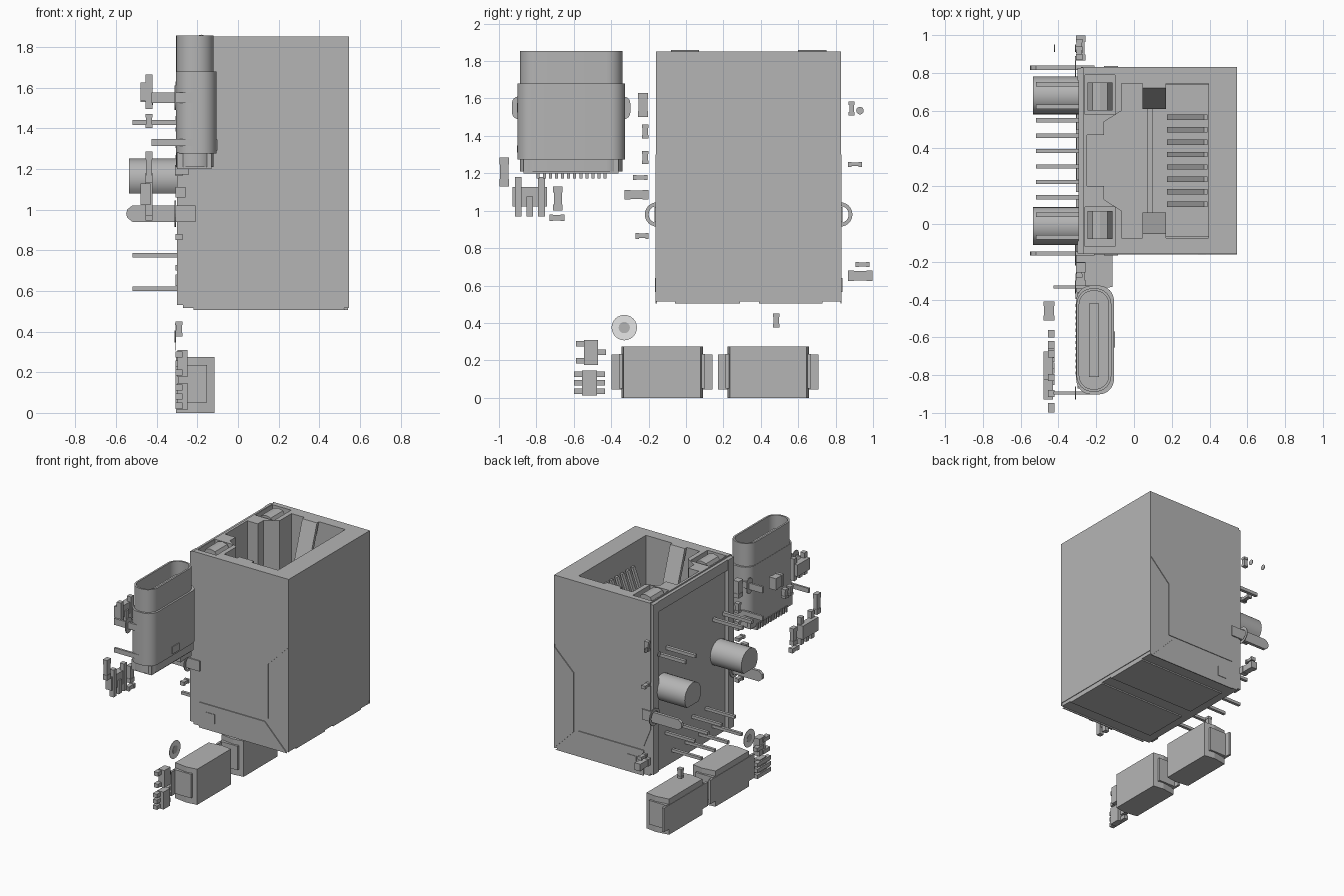
import bpy, bmesh, math
from mathutils import Vector

if "Cube" in bpy.data.objects:
    bpy.data.objects.remove(bpy.data.objects["Cube"])


def material(name, v):
    m = bpy.data.materials.new(name)
    m.use_nodes = True
    m.diffuse_color = (v, v, v, 1)
    m.node_tree.nodes["Principled BSDF"].inputs["Base Color"].default_value = (v, v, v, 1)
    return m


GREY, WHITE = material("plain grey", 0.46), material("white", 0.95)


def prism(name, pts, axis, lo, hi, mat=GREY):
    """Extrude a 2D outline (remaining axes in xyz order) along one axis."""
    bm = bmesh.new()
    k = "xyz".index(axis)

    def place(p, h):
        c = list(p)
        c.insert(k, h)
        return bm.verts.new(c)
    a, b = [[place(p, h) for p in pts] for h in (lo, hi)]
    bm.faces.new(a)
    bm.faces.new(b)
    for i in range(len(pts)):
        j = (i + 1) % len(pts)
        bm.faces.new((a[i], a[j], b[j], b[i]))
    bmesh.ops.recalc_face_normals(bm, faces=bm.faces)
    me = bpy.data.meshes.new(name)
    bm.to_mesh(me)
    bm.free()
    me.materials.append(mat)
    ob = bpy.data.objects.new(name, me)
    bpy.context.collection.objects.link(ob)
    return ob


def rect(u0, u1, v0, v1):
    return [(u0, v0), (u1, v0), (u1, v1), (u0, v1)]


def box(name, x0, x1, y0, y1, z0, z1):
    return prism(name, rect(x0, x1, y0, y1), "z", z0, z1)


def rounded(cx, cy, hx, hy, r, n=8):
    pts = []
    for q, (sx, sy) in enumerate([(1, 1), (-1, 1), (-1, -1), (1, -1)]):
        for i in range(n + 1):
            a = (q + i / n) * math.pi / 2
            pts.append((cx + sx * (hx - r) + r * math.cos(a), cy + sy * (hy - r) + r * math.sin(a)))
    return pts


def circle(cu, cv, r, n=24):
    return [(cu + r * math.cos(math.tau * i / n), cv + r * math.sin(math.tau * i / n)) for i in range(n)]


def select(ob):
    bpy.ops.object.select_all(action="DESELECT")
    bpy.context.view_layer.objects.active = ob
    ob.select_set(True)


def smooth(ob):
    select(ob)
    bpy.ops.object.shade_smooth_by_angle(angle=math.radians(35))


def cut(ob, cutter):
    mod = ob.modifiers.new("cut", "BOOLEAN")
    mod.operation, mod.solver, mod.object = "DIFFERENCE", "EXACT", cutter
    select(ob)
    bpy.ops.object.modifier_apply(modifier="cut")
    bpy.data.objects.remove(cutter)


MID = 0.335  # centre line of the network jack


def mirror_y(y):
    return 2 * MID - y


# Network jack: housing with stepped plug opening and two indicator slots
jack = box("jack_housing", -0.27, 0.54, -0.155, 0.825, 0.515, 1.85)
half = [(0.395, 0.745), (-0.065, 0.745), (-0.065, 0.6), (-0.16, 0.54), (-0.16, 0.47), (-0.25, 0.47)]
opening = half + [(x, mirror_y(y)) for x, y in reversed(half)]
cut(jack, prism("opening_cutter", opening, "z", 0.8, 2))
for s in (0, 1):
    ys = [mirror_y(y) if s else y for y in (0.58, 0.79)]
    cut(jack, box("slot_cutter", -0.26, -0.1, min(ys), max(ys), 1.72, 2))
box("cavity_step", 0.07, 0.395, -0.07, 0.74, 0.79, 1.0)
box("cavity_rib", 0.07, 0.1, -0.07, 0.74, 1.0, 1.03)
box("jack_top_bar", -0.295, -0.27, -0.155, 0.825, 1.76, 1.84)

for s in (0, 1):
    tag = "_left" if s else "_right"

    def my(a, b):
        return (mirror_y(b), mirror_y(a)) if s else (a, b)

    def slab(name, pts, a, b):
        return prism(name + tag, pts, "y", *my(a, b))
    # Shield plates and folds on the two side faces
    slab("side_rail", rect(-0.3, -0.26, 0.53, 1.84), -0.155, -0.09)
    slab("shield_lower_fold", [(-0.22, 0.505), (0.53, 0.505), (0.34, 0.7), (-0.22, 0.7)], -0.162, -0.155)
    slab("shield_corner_fold", [(0.545, 0.515), (0.545, 1.3), (0.38, 1.14), (0.38, 0.68)], -0.162, -0.155)
    slab("shield_upper", [(-0.22, 0.73), (0.37, 0.73), (0.37, 1.15), (0.54, 1.32), (0.54, 1.85), (-0.28, 1.85), (-0.28, 0.88)], -0.16, -0.155)
    slab("latch_window", rect(-0.16, -0.085, 0.565, 0.64), -0.166, -0.162)
    # Indicator lens with a domed top
    dome = [(-0.245, 1.6), (-0.115, 1.6), (-0.115, 1.8), (-0.14, 1.85), (-0.18, 1.86), (-0.22, 1.85), (-0.245, 1.8)]
    slab("indicator_lens", dome, -0.08, 0.07)
    # Grounding spring bent into the opening
    a = [(-0.075, 1.85), (-0.05, 1.85), (0.06, 1.53), (0.0, 1.36), (-0.02, 1.37), (0.035, 1.53)]
    prism("ground_spring" + tag, [(mirror_y(y) if s else y, z) for y, z in a], "x", 0.045, 0.17)
    # Board posts and shield legs
    c = mirror_y(-0.01) if s else -0.01
    peg = circle(c, 1.15, 0.1)
    smooth(prism("board_post" + tag, [(y, max(z, 1.08)) for y, z in peg], "x", -0.535, -0.27))
    leg = [(-0.21, 0.94), (-0.21, 1.02), (-0.52, 1.02), (-0.545, 1.0), (-0.55, 0.98), (-0.545, 0.96), (-0.52, 0.94)]
    slab("shield_leg" + tag, leg, -0.168, -0.145)
    ring = prism("leg_ring" + tag, circle(my(-0.155, 0)[s], 0.98, 0.065), "x", -0.312, -0.306)
    cut(ring, prism("ring_cutter", circle(my(-0.155, 0)[s], 0.98, 0.045), "x", -0.4, -0.2))
    for y in (-0.07, 0.05):
        y = mirror_y(y) if s else y
        box("indicator_pin" + tag, -0.52, -0.27, y - 0.012, y + 0.012, 1.415, 1.44)

box("shield_front", 0.54, 0.545, -0.16, 0.83, 0.54, 1.85)
for y0, y1 in ((-0.06, 0.29), (0.39, 0.73)):
    box("shield_bottom_tab", -0.2, 0.54, y0, y1, 0.505, 0.515)

# Signal contacts inside the opening and pins behind
for i in range(8):
    y = 0.105 + i * 0.0657
    prism("spring_contact", [(0.39, 1.68), (0.37, 1.68), (0.175, 1.15), (0.195, 1.15)], "y", y - 0.014, y + 0.014)
    y = 0.06 + i * 0.0815
    z = 0.775 if i % 2 else 0.61
    box("signal_pin", -0.52, -0.27, y - 0.011, y + 0.011, z - 0.011, z + 0.011)

# Oval charging socket: open tube, outer shell, tongue
CX, CY = -0.212, -0.614
tube = prism("socket_tube", rounded(CX, CY, 0.092, 0.274, 0.085), "z", 1.21, 1.855)
cut(tube, prism("tube_cutter", rounded(CX, CY, 0.078, 0.26, 0.072), "z", 1.29, 2))
smooth(tube)
shell = prism("socket_shell", rounded(-0.206, CY, 0.1, 0.288, 0.08), "z", 1.275, 1.68)
cut(shell, prism("shell_cutter", rounded(CX, CY, 0.088, 0.27, 0.082), "z", 1, 2))
smooth(shell)
box("socket_tongue", -0.238, -0.186, -0.81, -0.42, 1.28, 1.78)
box("socket_base", -0.3, -0.13, -0.87, -0.36, 1.2, 1.28)
box("shell_latch", -0.115, -0.1, -0.655, -0.57, 1.29, 1.345)
for i in range(12):
    y = -0.79 + i * 0.0325
    box("socket_pin", -0.31, -0.24, y - 0.008, y + 0.008, 1.172, 1.22)
for y in (-0.895, -0.333):
    for z, h in ((1.55, 0.025), (1.33, 0.018)):
        box("socket_leg", -0.425, -0.21, y - 0.008, y + 0.008, z - h, z + h)
    prism("leg_pad", rounded(y, 1.55, 0.035, 0.06, 0.034), "x", -0.312, -0.306)

# Two large power diodes with wrapped leads
for y0 in (-0.345, 0.222):
    y1 = y0 + 0.435
    out = [(-0.305, y0 + 0.015), (-0.2, y0), (-0.115, y0 + 0.012), (-0.115, y1 - 0.012), (-0.2, y1), (-0.305, y1 - 0.015)]
    prism("diode_body", out, "z", 0, 0.275)
    for a, b in ((y0 - 0.012, y0 + 0.05), (y1 - 0.05, y1 + 0.012)):
        box("diode_lead", -0.3, -0.152, a, b, 0.05, 0.235)
    box("diode_foot", -0.308, -0.29, y0 - 0.052, y1 + 0.052, 0.045, 0.23)


def chip(y0, y1, z0, z1, back=False, h=0.036):
    """Small two-terminal part with slightly larger end caps."""
    x0, x1 = (-0.42 - h, -0.42) if back else (-0.308, -0.308 + h)
    box("chip_body", x0 + 0.003, x1 - 0.003, y0 + 0.003, y1 - 0.003, z0 + 0.003, z1 - 0.003)
    if y1 - y0 > z1 - z0:
        e = (y1 - y0) * 0.25
        ends = [(y0, y0 + e, z0, z1), (y1 - e, y1, z0, z1)]
    else:
        e = (z1 - z0) * 0.25
        ends = [(y0, y1, z0, z0 + e), (y0, y1, z1 - e, z1)]
    for q in ends:
        box("chip_cap", x0, x1, *q)


for q in [(-0.257, -0.203, 1.5, 1.63), (-0.33, -0.2, 1.06, 1.11), (0.865, 0.998, 0.625, 0.68)]:
    chip(*q, h=0.05)
for q in [(-0.235, -0.2, 1.385, 1.46), (-0.235, -0.2, 1.25, 1.32), (-0.283, -0.205, 1.165, 1.19),
          (-0.27, -0.2, 0.85, 0.88), (0.87, 0.9, 1.51, 1.585), (0.865, 0.94, 1.235, 1.26),
          (0.905, 0.98, 0.7, 0.727), (0.465, 0.5, 0.375, 0.45)]:
    chip(*q)
for q in [(-0.71, -0.66, 1.0, 1.13), (-0.73, -0.65, 0.945, 0.98), (-0.997, -0.947, 1.13, 1.285),
          (-0.6, -0.56, 1.4, 1.47), (-0.66, -0.62, 1.4, 1.47)]:
    chip(*q, back=True)
chip(-0.51, -0.41, 1.53, 1.62, back=True, h=0.06)


def transistor(x_board, side, y, z, hy, hz, reach, low, high, along_z):
    """Moulded body with rows of legs at both ends."""
    xs = sorted((x_board + side * 0.01, x_board + side * 0.06))
    box("transistor_body", *xs, y - hy, y + hy, z - hz, z + hz)
    ls = sorted((x_board, x_board + side * 0.035))
    for sgn, offs in ((-1, low), (1, high)):
        for o in offs:
            if along_z:
                e = sorted((z, z + sgn * (hz + reach)))
                box("transistor_leg", *ls, y + o - 0.018, y + o + 0.018, *e)
            else:
                e = sorted((y, y + sgn * (hy + reach)))
                box("transistor_leg", *ls, *e, z + o - 0.015, z + o + 0.015)


three = (-0.062, 0, 0.062)
transistor(-0.42, -1, -0.835, 1.075, 0.093, 0.052, 0.053, three, (-0.062, 0.062), True)
transistor(-0.42, -1, -0.75, 1.58, 0.075, 0.045, 0.04, three, (-0.062, 0.062), True)
transistor(-0.308, 1, -0.508, 0.243, 0.037, 0.067, 0.042, (-0.045, 0.045), (0,), False)
transistor(-0.308, 1, -0.515, 0.08, 0.04, 0.067, 0.043, (-0.045, 0, 0.045), (-0.045, 0, 0.045), False)

# Alignment marks
prism("mark_disc", circle(-0.33, 0.375, 0.068), "x", -0.31, -0.307, WHITE)
prism("mark_dot", circle(-0.33, 0.375, 0.03), "x", -0.312, -0.305)
prism("front_mark", circle(0.93, 1.535, 0.02), "x", -0.312, -0.307)
prism("back_mark", circle(0.93, 1.535, 0.02), "x", -0.423, -0.418)
